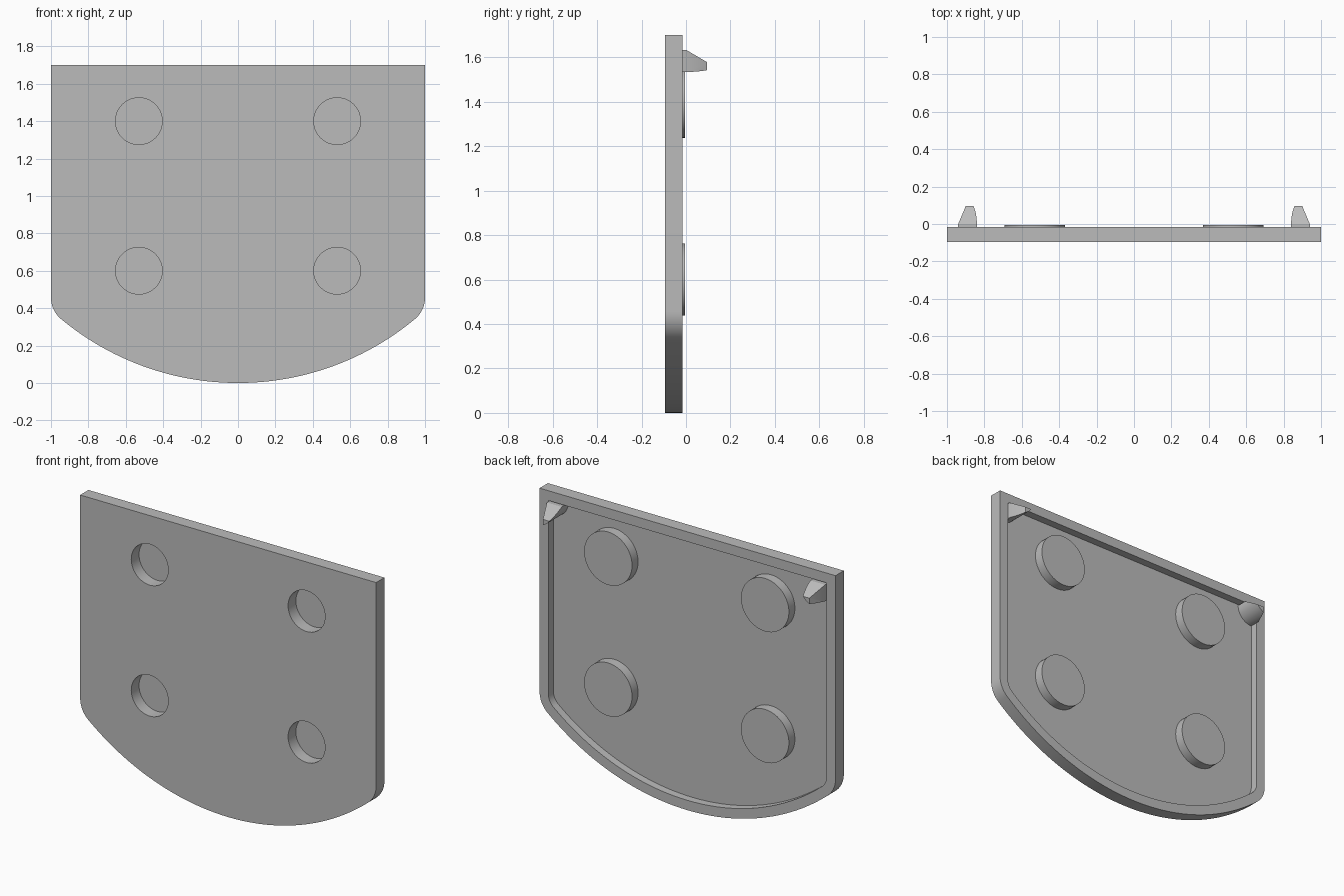
import bpy, bmesh
from math import sin, cos, pi, sqrt, atan2, radians

cube = bpy.data.objects.get("Cube")
if cube:
    bpy.data.objects.remove(cube, do_unlink=True)

grey = bpy.data.materials.new("light grey")
grey.use_nodes = True
COLOUR = (0.5, 0.5, 0.5, 1)
grey.diffuse_color = COLOUR
grey.node_tree.nodes["Principled BSDF"].inputs["Base Color"].default_value = COLOUR

# Depths along y
FRONT, RIM, FLOOR, BOSS, TIP = -0.095, -0.015, -0.063, -0.005, 0.095
HEIGHT, SWEEP, FILLET, WALL = 1.70, 1.48, 0.15, 0.06


def arc(cx, cz, r, a0, a1, n):
    return [(cx + r * cos(a0 + (a1 - a0) * i / n), cz + r * sin(a0 + (a1 - a0) * i / n))
            for i in range(n + 1)]


def outline(inset):
    """Shield outline: straight top, filleted lower corners, swept bottom."""
    w, r, big = 1 - inset, FILLET - inset, SWEEP - inset
    fx = w - r
    fz = SWEEP - sqrt((big - r) ** 2 - fx ** 2)
    a = atan2(fz - SWEEP, fx)
    right = arc(fx, fz, r, 0, a, 10)
    left = [(-x, z) for x, z in reversed(right)]
    bottom = arc(0, SWEEP, big, a, -pi - a, 48)[1:-1]
    top = HEIGHT - inset
    return [(w, top)] + right + bottom + left + [(-w, top)]


def prism(name, points, y0, y1, cuts=()):
    """Extrude an x-z profile along y, then trim it with planes."""
    bm = bmesh.new()
    face = bm.faces.new([bm.verts.new((x, y0, z)) for x, z in points])
    new = bmesh.ops.extrude_face_region(bm, geom=[face])["geom"]
    for v in new:
        if isinstance(v, bmesh.types.BMVert):
            v.co.y = y1
    for co, no in cuts:
        bmesh.ops.bisect_plane(bm, geom=bm.verts[:] + bm.edges[:] + bm.faces[:],
                               plane_co=co, plane_no=no, clear_outer=True)
        bmesh.ops.holes_fill(bm, edges=[e for e in bm.edges if e.is_boundary], sides=0)
    bmesh.ops.recalc_face_normals(bm, faces=bm.faces[:])
    mesh = bpy.data.meshes.new(name)
    bm.to_mesh(mesh)
    bm.free()
    mesh.materials.append(grey)
    obj = bpy.data.objects.new(name, mesh)
    bpy.context.collection.objects.link(obj)
    return obj


def activate(obj):
    bpy.ops.object.select_all(action='DESELECT')
    obj.select_set(True)
    bpy.context.view_layer.objects.active = obj


def combine(target, tool, operation):
    """Apply a boolean and discard the tool."""
    tool.hide_render = True
    activate(target)
    mod = target.modifiers.new("boolean", 'BOOLEAN')
    mod.object, mod.operation, mod.solver = tool, operation, 'EXACT'
    bpy.ops.object.modifier_apply(modifier=mod.name)
    bpy.data.objects.remove(tool, do_unlink=True)


# Panel with a recessed back
panel = prism("panel", outline(0), FRONT, RIM)
combine(panel, prism("pocket_cutter", outline(WALL), FLOOR, 0.1), 'DIFFERENCE')

# Four round bosses, each hollowed from the front
for x in (-0.53, 0.53):
    for z in (0.60, 1.40):
        boss = prism("boss", arc(x, z, 0.162, 0, 2 * pi, 48)[:-1], FLOOR - 0.012, BOSS)
        combine(panel, boss, 'UNION')
        hole = prism("hole_cutter", arc(x, z, 0.125, 0, 2 * pi, 48)[:-1], -0.2, -0.02)
        combine(panel, hole, 'DIFFERENCE')

# Quarter-round clips in the upper corners, tapered on top and outer side
clips = []
cx, cz = 1 - WALL, HEIGHT - WALL - 0.006
for name, s in (("left_clip", 1), ("right_clip", -1)):
    profile = [(s * x, z) for x, z in [(cx, cz)] + arc(cx, cz, 0.1, pi, 1.5 * pi, 16)]
    cuts = [((s * cx, 0, cz), (s * TIP, 0.04, 0)),
            ((s * cx, 0, cz), (0, 0.056, TIP))]
    clips.append(prism(name, profile, FLOOR - 0.005, TIP, cuts))

for obj in [panel] + clips:
    activate(obj)
    bpy.ops.object.shade_smooth_by_angle(angle=radians(30))
